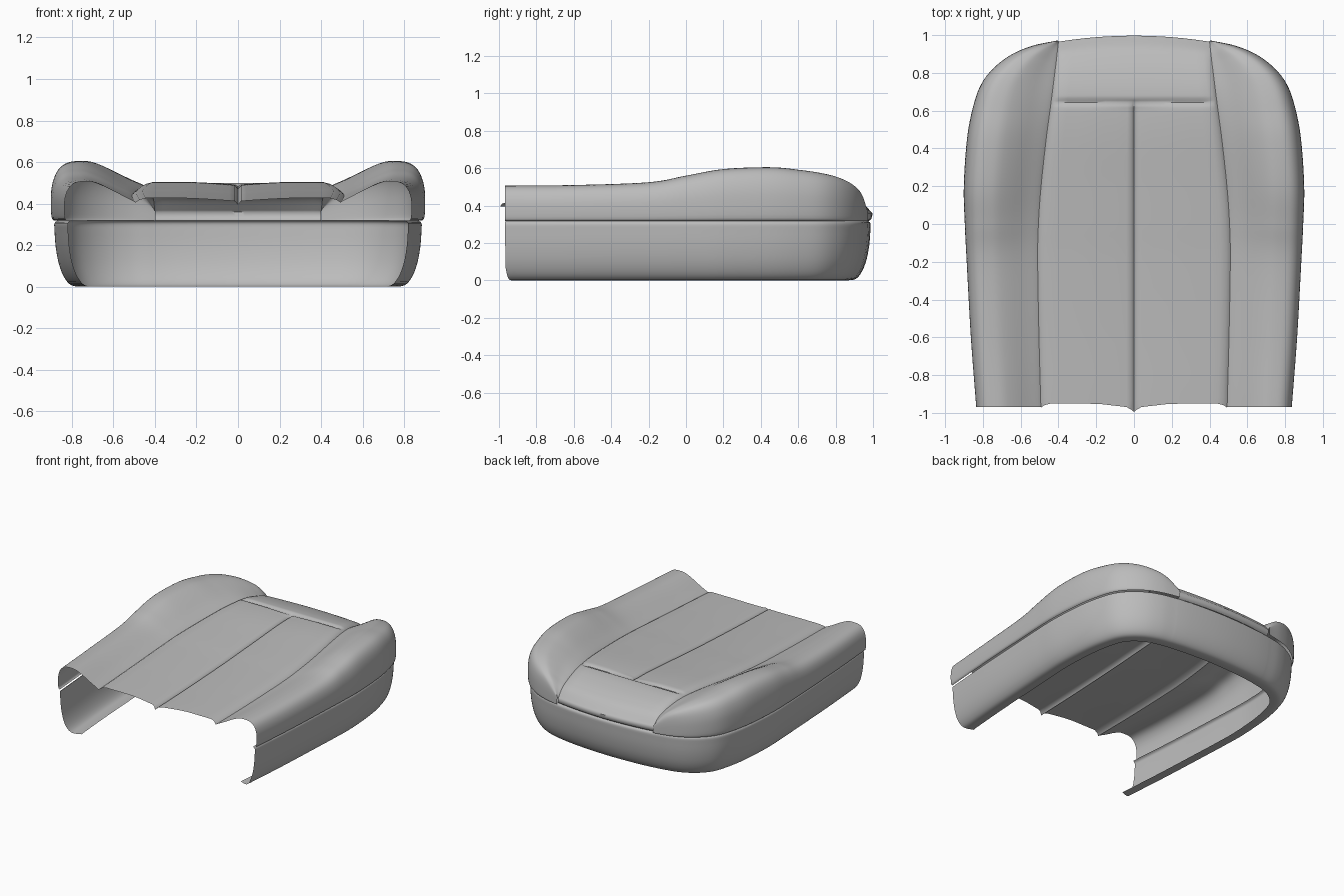
import bpy, bmesh, math
from mathutils import Vector

if "Cube" in bpy.data.objects:
    bpy.data.objects.remove(bpy.data.objects["Cube"])

grey = bpy.data.materials.new("seat_grey")
grey.use_nodes = True
grey.diffuse_color = (0.5, 0.5, 0.5, 1)
grey.node_tree.nodes["Principled BSDF"].inputs["Base Color"].default_value = (0.5, 0.5, 0.5, 1)

BASE = 0.318  # height of the seam between upholstery and skirt


def smooth_path(points, steps):
    """Catmull-Rom resampling of rows with any number of values."""
    pts = [Vector(p) for p in points]
    pts = [pts[0] * 2 - pts[1]] + pts + [pts[-1] * 2 - pts[-2]]
    out = []
    for a, b, c, d in zip(pts, pts[1:], pts[2:], pts[3:]):
        for i in range(steps):
            t = i / steps
            out.append(0.5 * (2 * b + (c - a) * t + (2 * a - 5 * b + 4 * c - d) * t * t
                              + (3 * b - a - 3 * c + d) * t ** 3))
    return out + [pts[-2]]


def sheet(name, rows):
    """Grid surface through rows of points, facing away from the seat's middle."""
    bm = bmesh.new()
    grid = [[bm.verts.new(p) for p in row] for row in rows]
    for r, s in zip(grid, grid[1:]):
        for i in range(len(r) - 1):
            bm.faces.new((r[i], r[i + 1], s[i + 1], s[i]))
    bm.normal_update()
    middle = Vector((0, 0, 0.2))
    facing = sum(f.normal.dot(f.calc_center_median() - middle) * f.calc_area() for f in bm.faces)
    if facing < 0:
        bmesh.ops.reverse_faces(bm, faces=bm.faces[:])
    mesh = bpy.data.meshes.new(name)
    bm.to_mesh(mesh)
    bm.free()
    mesh.materials.append(grey)
    obj = bpy.data.objects.new(name, mesh)
    bpy.context.collection.objects.link(obj)
    bpy.ops.object.select_all(action='DESELECT')
    obj.select_set(True)
    bpy.context.view_layer.objects.active = obj
    bpy.ops.object.shade_smooth_by_angle(angle=math.radians(50))
    return obj


# Stations: outer edge x, y; seam x, y, z; bolster crest z
stations = smooth_path([
    (.832, -.968, .493, -.968, .405, .507),
    (.860, -.60, .503, -.60, .418, .510),
    (.882, -.20, .510, -.20, .437, .525),
    (.892, .00, .506, .00, .450, .560),
    (.897, .20, .492, .20, .463, .595),
    (.880, .45, .465, .45, .480, .605),
    (.848, .62, .445, .60, .483, .590),
    (.805, .74, .432, .70, .477, .573),
    (.735, .83, .422, .78, .462, .550),
    (.640, .90, .413, .85, .442, .515),
    (.530, .945, .406, .91, .415, .465),
    (.402, .972, .400, .965, .360, .372),
], 8)

# Bolster section: inward fraction, height fraction
section = smooth_path([
    (.03, 0), (0, .06), (-.01, .3), (0, .58), (.05, .82), (.14, .96), (.27, 1),
    (.42, .97), (.6, .72), (.8, .35), (.95, .1), (1, 0)], 3)
crest_index = 18

for side, label in ((1, "left"), (-1, "right")):
    rows = []
    for ox, oy, sx, sy, sz, crest in stations:
        row = []
        for i, (u, w) in enumerate(section):
            low = BASE if i <= crest_index else sz
            row.append((side * (ox + (sx - ox) * u), oy + (sy - oy) * u, low + (crest - low) * w))
        rows.append(row)
    sheet(label + "_bolster", rows)

# Centre panel with a lengthwise seam, a crosswise seam and dipped edges
half = [0, .012, .03, .08, .2, .35, .5, .65, .8, .9, .96, .985, 1]
columns = [-f for f in reversed(half[1:])] + half
rows = []
for ox, oy, sx, sy, sz, crest in stations:
    row = []
    rear = max(0, (sy - .6) / .365)
    front = max(0, (-sy - .85) / .118)
    fade = min(1, max(0, (.65 - sy) / .04))
    raise_z = .021 * (1 - rear ** 3)
    for f in columns:
        a = abs(f)
        edge = 1 - max(0, (a - .9) / .1) ** 2
        z = sz + raise_z * edge
        z -= fade * (.014 * max(0, 1 - a / .45) + .016 * math.exp(-(a / .02) ** 2))
        if a < .93:
            z -= .013 * math.exp(-((sy - .645) / .014) ** 2)
        y = sy + .032 * (1 - f * f) * min(1, rear) ** 2
        y += front * (.022 * min(1, a / .4) * edge - .005 - .02 * math.exp(-(a / .04) ** 2) * (a < .1))
        row.append((f * sx, y, z))
    rows.append(row)
for drop, tuck in ((.02, .002), (.034, .008), (.042, .02)):
    rows.append([(x, y - tuck, z - drop) for x, y, z in rows[len(stations) - 1]])
sheet("centre_panel", rows)

# Skirt swept around the open U-shaped outline, rolled under at the bottom
right_edge = [Vector((s[0], s[1])) for s in stations]
back = [Vector((.3, .985)), Vector((.2, .993)), Vector((.1, .998)), Vector((0, 1))]
outline = right_edge + back
outline += [Vector((-p.x, p.y)) for p in reversed(outline[:-1])]
levels = smooth_path([
    (.03, .32), (.014, .306), (.014, .27), (.02, .19), (.035, .11),
    (.058, .05), (.085, .014), (.115, .002), (.165, .002)], 3)
rows = []
last = len(outline) - 1
for i, p in enumerate(outline):
    tangent = (outline[min(i + 2, last)] - outline[max(i - 2, 0)]).normalized()
    inward = Vector((-tangent.y, tangent.x))
    row = []
    for off, z in levels:
        q = p + inward * off
        if i in (0, last):
            q.y += max(0, off - .05) * .3
        row.append((q.x, q.y, max(0, z)))
    rows.append(row)
sheet("base_skirt", rows)
